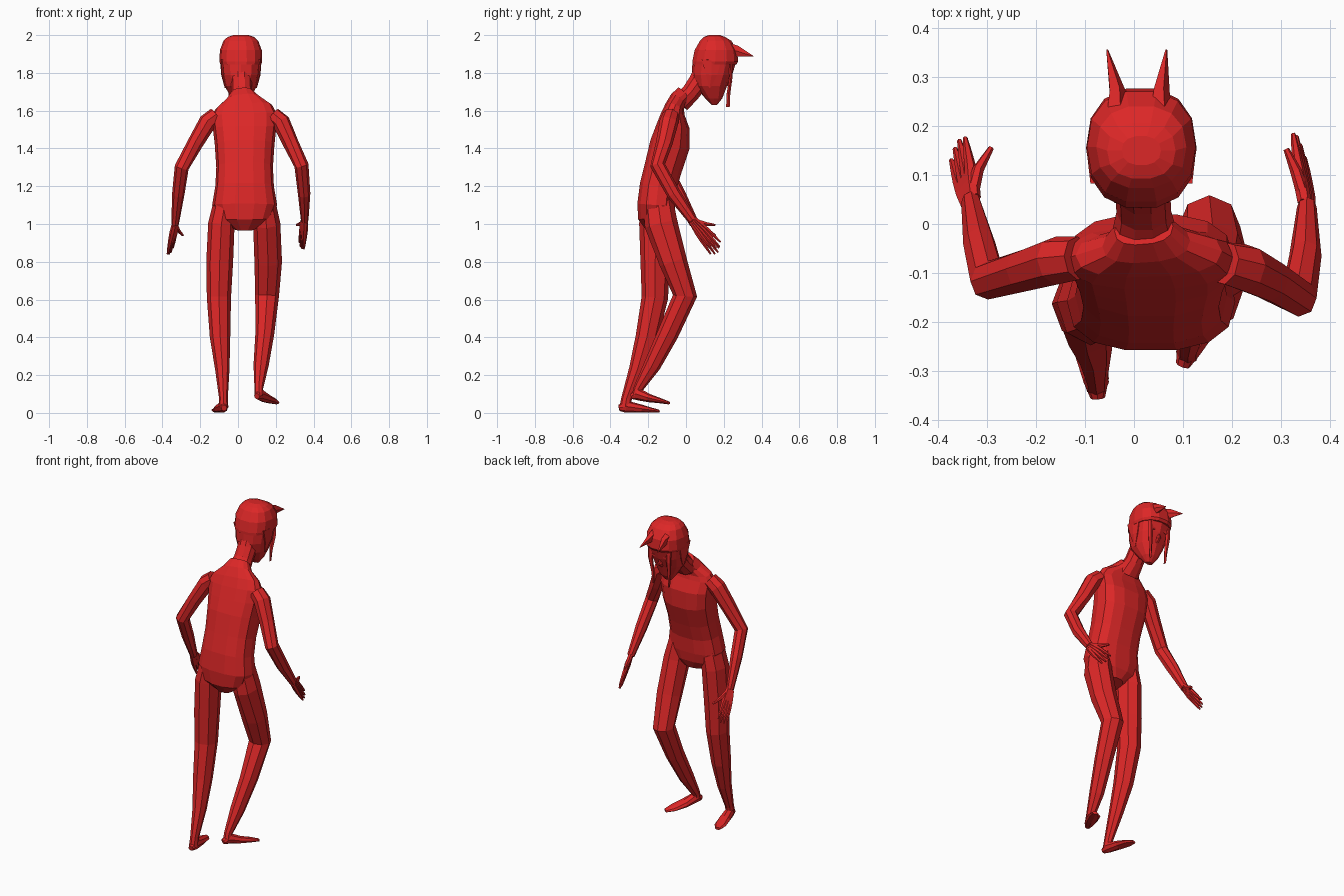
import bpy, bmesh, math
from mathutils import Vector as V

red = bpy.data.materials.new("red")
red.diffuse_color = (0.72, 0.02, 0.02, 1)


def loft(name, rings, n=8, p=1.0, axis=None):
    """Skin rings (x, y, z, half width, half depth) along their own path."""
    bm = bmesh.new()
    pts = [V(r[:3]) for r in rings]
    loops = []
    for i, r in enumerate(rings):
        t = V(axis) if axis else pts[min(i + 1, len(pts) - 1)] - pts[max(i - 1, 0)]
        t.normalize()
        u = (V((1, 0, 0)) - t * t.x).normalized()
        v = t.cross(u)
        loop = []
        for k in range(n):
            a = 2 * math.pi * k / n
            c, s = math.cos(a), math.sin(a)
            c = math.copysign(abs(c) ** p, c) if abs(c) > 1e-6 else 0
            s = math.copysign(abs(s) ** p, s) if abs(s) > 1e-6 else 0
            loop.append(bm.verts.new(pts[i] + u * c * r[3] + v * s * r[4]))
        loops.append(loop)
    for a, b in zip(loops, loops[1:]):
        for k in range(n):
            bm.faces.new((a[k], a[(k + 1) % n], b[(k + 1) % n], b[k]))
    bm.faces.new(loops[0][::-1])
    bm.faces.new(loops[-1])
    bmesh.ops.recalc_face_normals(bm, faces=bm.faces)
    me = bpy.data.meshes.new(name)
    bm.to_mesh(me)
    bm.free()
    me.materials.append(red)
    ob = bpy.data.objects.new(name, me)
    bpy.context.collection.objects.link(ob)
    return ob


# Torso, bent forward
loft("torso", [
    (.035, -.150, .975, .055, .06), (.035, -.160, 1.03, .14, .095),
    (.035, -.158, 1.10, .172, .102), (.035, -.147, 1.20, .155, .100),
    (.035, -.120, 1.30, .150, .102), (.035, -.085, 1.42, .158, .108),
    (.035, -.070, 1.51, .168, .092), (.032, -.070, 1.58, .172, .064),
    (.030, -.060, 1.62, .150, .052), (.025, -.040, 1.66, .090, .048),
    (.020, -.010, 1.69, .060, .045)], 14, .8)
loft("neck", [
    (.022, -.030, 1.64, .070, .055), (.020, .025, 1.695, .056, .052),
    (.018, .065, 1.75, .056, .056), (.015, .100, 1.81, .06, .06)], 10)

# Head, face and hair
HX = .015
loft("head", [
    (HX, .150, 1.63, .022, .014), (HX, .147, 1.665, .050, .045),
    (HX, .132, 1.73, .085, .085), (HX, .138, 1.79, .099, .107),
    (HX, .150, 1.86, .106, .116), (HX, .155, 1.92, .106, .108),
    (HX, .155, 1.97, .085, .075)], 12, .85, (0, 0, 1))
loft("hair", [
    (HX, .150, 1.845, .108, .119), (HX, .155, 1.86, .113, .124),
    (HX, .158, 1.92, .111, .115), (HX, .157, 1.97, .092, .085),
    (HX, .150, 1.99, .070, .058), (HX, .150, 2.0, .04, .03)],
    14, .85, (0, 0, 1))
for x, tx in ((-.035, -.055), (.055, .066)):
    loft("hair_spike", [(x, .215, 1.93, .026, .035), (x, .27, 1.915, .018, .030),
                        (tx, .356, 1.888, .002, .002)], 5)
for s in (-1, 1):
    side = HX + s * .062
    loft("hair_lock", [(side, .235, 1.87, .020, .010), (side, .238, 1.78, .016, .009),
                       (side * .9, .225, 1.69, .010, .010),
                       (side * .85, .222, 1.62, .003, .010)], 5)
    loft("side_hair", [(HX + s * .098, .135, 1.87, .012, .06),
                       (HX + s * .094, .135, 1.79, .010, .035),
                       (HX + s * .082, .125, 1.72, .003, .004)], 6)
    loft("eye", [(HX + s * .042, .225, 1.805, .021, .009),
                 (HX + s * .042, .243, 1.803, .017, .007)], 8)
loft("nose", [(HX, .228, 1.80, .006, .008), (HX, .232, 1.755, .013, .016),
              (HX, .212, 1.735, .010, .010)], 6)

# Legs, one bent further than the other
loft("left_leg", [
    (-.065, -.155, 1.13, .060, .080), (-.088, -.160, 1.00, .070, .088),
    (-.097, -.163, .80, .071, .078), (-.101, -.165, .61, .064, .070),
    (-.095, -.207, .40, .054, .060), (-.083, -.257, .23, .038, .045),
    (-.077, -.315, .075, .023, .028), (-.077, -.322, .03, .026, .03)])
loft("right_leg", [
    (.135, -.150, 1.13, .060, .080), (.152, -.132, 1.00, .072, .088),
    (.160, -.068, .80, .073, .074), (.154, -.005, .62, .063, .064),
    (.142, -.095, .42, .050, .056), (.122, -.180, .25, .040, .045),
    (.110, -.252, .13, .023, .026), (.110, -.262, .09, .024, .026)])
sizes = ((.015, .016), (.026, .033), (.034, .022), (.034, .013), (.016, .008))
feet = {
    "left_foot": ((-.074, -.355, .026), (-.077, -.32, .034), (-.094, -.24, .023),
                  (-.108, -.18, .014), (-.118, -.143, .009)),
    "right_foot": ((.100, -.288, .088), (.112, -.255, .100), (.145, -.195, .078),
                   (.180, -.13, .063), (.206, -.092, .053))}
for name, path in feet.items():
    loft(name, [p + s for p, s in zip(path, sizes)])

# Arms and hands
arm_sizes = ((.045, .045), (.048, .050), (.042, .044), (.038, .040), (.033, .037), (.02, .025))


def arm(side, path, tip, spread, thumb):
    loft(side + "_arm", [p + s for p, s in zip(path, arm_sizes)])
    wrist, tip, s = V(path[-1]), V(tip), V(spread).normalized()
    d = tip - wrist
    # palm as four flat fused strips that continue into the fingers
    for i in range(4):
        o = i - 1.5
        length = (.93, 1.02, 1.05, .98)[i]
        a = wrist + s * o * .009
        b = wrist + d * .5 + s * o * .017
        c = wrist + d * length + s * o * .021
        loft(side + "_finger", [(*a, .014, .013), (*(a.lerp(b, .5)), .015, .015),
                                (*b, .012, .012), (*(b.lerp(c, .5)), .009, .009),
                                (*c, .005, .005)], 6)
    t = wrist + d * .1 + s * .012
    m = (wrist + d * .3 + s * .034).lerp(V(thumb), .2)
    loft(side + "_thumb", [(*t, .014, .014), (*m, .012, .012), (*thumb, .006, .006)], 6)


arm("left", ((-.115, -.070, 1.575), (-.160, -.075, 1.54), (-.225, -.095, 1.43),
             (-.298, -.115, 1.30), (-.316, -.040, 1.16), (-.333, .045, 1.00)),
    (-.360, .158, .850), (.45, .6, .6), (-.292, .155, .940))
arm("right", ((.185, -.080, 1.575), (.228, -.090, 1.54), (.278, -.115, 1.43),
              (.336, -.150, 1.31), (.350, -.065, 1.16), (.353, .035, 1.02)),
    (.336, .165, .880), (-.35, .66, .66), (.311, .153, .995))
